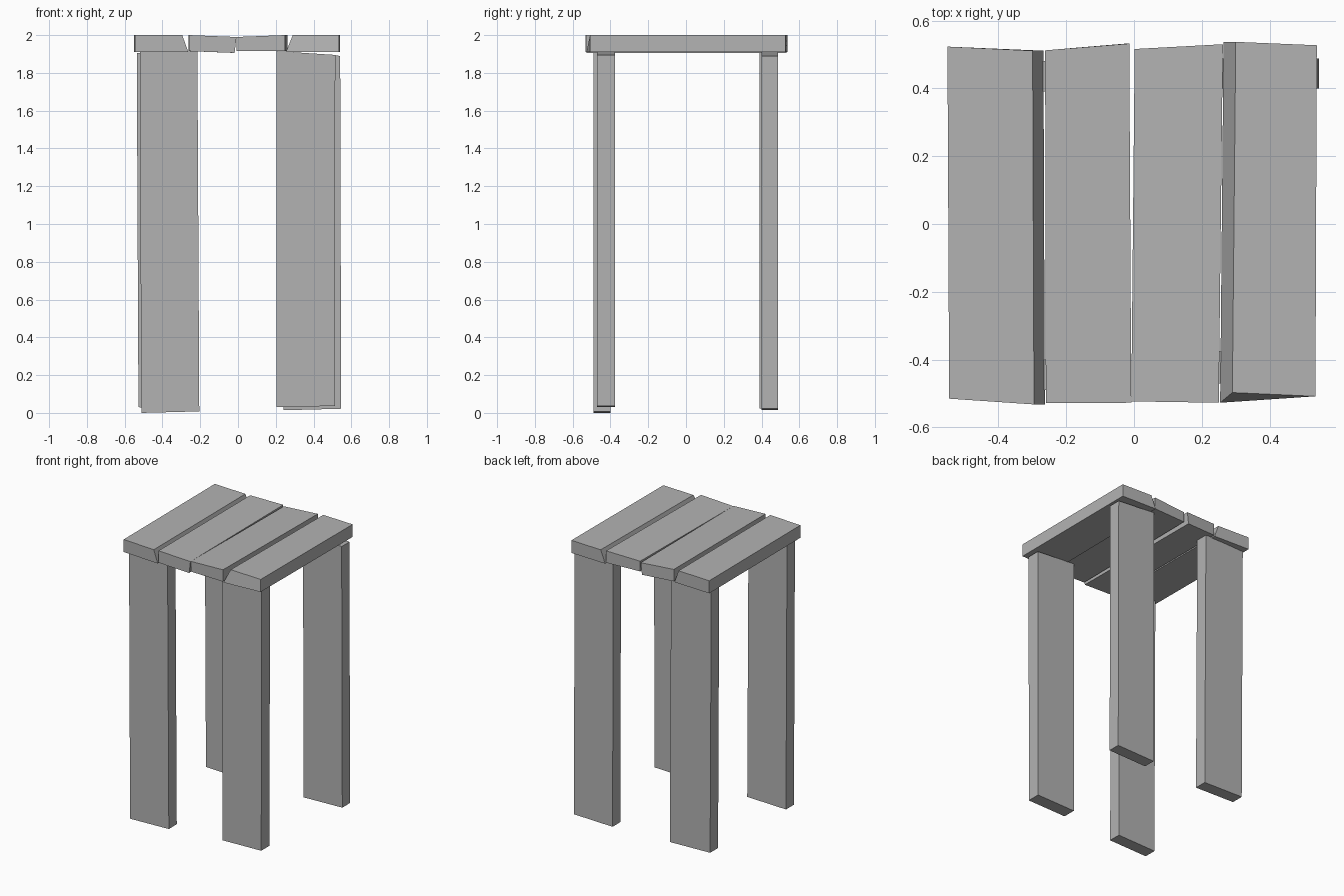
import bpy
import bmesh

cube = bpy.data.objects.get("Cube")
if cube:
    bpy.data.objects.remove(cube)

# One plain grey for the whole stool
grey = bpy.data.materials.new("plain grey")
grey.use_nodes = True
colour = (0.45, 0.45, 0.45, 1.0)
grey.diffuse_color = colour
grey.node_tree.nodes["Principled BSDF"].inputs["Base Color"].default_value = colour


def make_block(name, bottom, top):
    """Flat-faced six-sided block from two matching rings of four corners."""
    bm = bmesh.new()
    low = [bm.verts.new(p) for p in bottom]
    high = [bm.verts.new(p) for p in top]
    bm.faces.new(low)
    bm.faces.new(high)
    for i in range(4):
        j = (i + 1) % 4
        bm.faces.new((low[i], low[j], high[j], high[i]))
    bmesh.ops.recalc_face_normals(bm, faces=bm.faces)
    mesh = bpy.data.meshes.new(name)
    bm.to_mesh(mesh)
    bm.free()
    mesh.materials.append(grey)
    bpy.context.collection.objects.link(bpy.data.objects.new(name, mesh))


def seat_plank(name, top_x, low_x, front, back, top_z=(2, 2), low_z=(1.91, 1.91),
               skew=(0, 0), top_inset=0):
    """Plank along y; pairs are left and right edges, skew shifts the back end."""
    def ring(x, z, inset):
        return [(x[0], front[0] + inset, z[0]), (x[1], front[1], z[1]),
                (x[1] + skew[1], back[1], z[1]), (x[0] + skew[0], back[0], z[0])]
    make_block(name, ring(low_x, low_z, 0), ring(top_x, top_z, top_inset))


def leg(name, low_x, top_x, y, low_z, top_z):
    """Wide flat leg; x and z pairs give its two edges, so it may lean."""
    def ring(x, z):
        return [(x[0], y[0], z[0]), (x[1], y[0], z[1]),
                (x[1], y[1], z[1]), (x[0], y[1], z[0])]
    make_block(name, ring(low_x, low_z), ring(top_x, top_z))


# Seat: four uneven planks with bevelled gaps beside the outer ones
seat_plank("seat_plank_outer_right", top_x=(-0.545, -0.295), low_x=(-0.545, -0.263),
           front=(-0.515, -0.532), back=(0.523, 0.511), skew=(-0.005, -0.004))
seat_plank("seat_plank_inner_right", top_x=(-0.26, -0.008), low_x=(-0.26, -0.018),
           front=(-0.528, -0.527), back=(0.512, 0.532),
           top_z=(2, 1.99), low_z=(1.915, 1.906), skew=(-0.002, -0.006))
seat_plank("seat_plank_inner_left", top_x=(-0.008, 0.25), low_x=(-0.008, 0.25),
           front=(-0.523, -0.527), back=(0.516, 0.53),
           top_z=(1.99, 2), low_z=(1.917, 1.915), skew=(0.01, 0.012))
seat_plank("seat_plank_outer_left", top_x=(0.29, 0.535), low_x=(0.254, 0.535),
           front=(-0.527, -0.508), back=(0.537, 0.527), skew=(0.01, 0.004),
           top_inset=0.03)

# Legs: four flat boards of slightly different length
leg("front_right_leg", (-0.512, -0.205), (-0.52, -0.215), (-0.49, -0.4),
    low_z=(0, 0.008), top_z=(1.91, 1.915))
leg("front_left_leg", (0.205, 0.513), (0.205, 0.515), (-0.47, -0.375),
    low_z=(0.03, 0.037), top_z=(1.915, 1.895))
leg("back_right_leg", (-0.527, -0.208), (-0.536, -0.218), (0.39, 0.48),
    low_z=(0.03, 0.022), top_z=(1.905, 1.915))
leg("back_left_leg", (0.24, 0.546), (0.235, 0.541), (0.4, 0.488),
    low_z=(0.014, 0.022), top_z=(1.912, 1.89))
